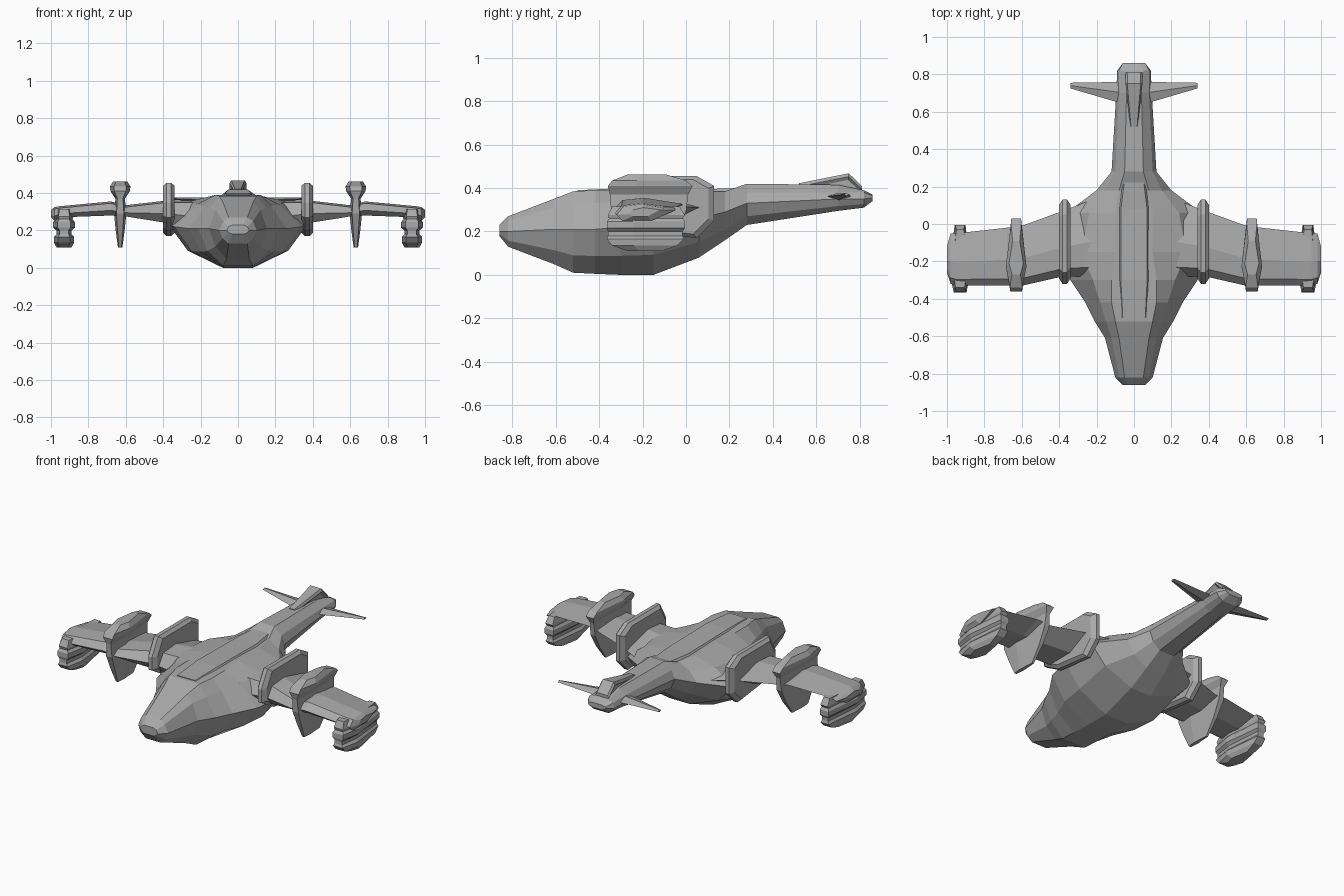
import bpy
import bmesh

cube = bpy.data.objects.get("Cube")
if cube:
    bpy.data.objects.remove(cube, do_unlink=True)

grey = bpy.data.materials.new("hull grey")
grey.use_nodes = True
tone = (0.4, 0.4, 0.4, 1)
grey.diffuse_color = tone
grey.node_tree.nodes["Principled BSDF"].inputs["Base Color"].default_value = tone


def loft(name, rings, mirror=False):
    """Skin a row of equal rings of points and cap both ends."""
    bm = bmesh.new()
    rows = [[bm.verts.new(p) for p in ring] for ring in rings]
    for a, b in zip(rows, rows[1:]):
        for i in range(len(a)):
            j = (i + 1) % len(a)
            bm.faces.new((a[i], a[j], b[j], b[i]))
    bm.faces.new(rows[0])
    bm.faces.new(rows[-1][::-1])
    bmesh.ops.recalc_face_normals(bm, faces=bm.faces)
    mesh = bpy.data.meshes.new(name)
    bm.to_mesh(mesh)
    bm.free()
    mesh.materials.append(grey)
    obj = bpy.data.objects.new(name, mesh)
    bpy.context.collection.objects.link(obj)
    if mirror:
        obj.modifiers.new("both_sides", "MIRROR")
    return obj


def both_halves(y, half):
    """Close a half section, listed bottom to top, across the centre."""
    return [(x, y, z) for x, z in half] + [(-x, y, z) for x, z in reversed(half)]


def hull_ring(y, keel, side, shoulder, top):
    bilge = (keel[0] + 0.65 * (side[0] - keel[0]), keel[1] + 0.4 * (side[1] - keel[1]))
    return both_halves(y, [keel, bilge, side, shoulder, top])


def blade_ring(x, z, w, front, back):
    """Six-sided horizontal slice of a pylon or pod."""
    mid = front + (back - front) / 3
    return [(x + s * w * k, y, z) for s, k, y in
            ((-1, .6, front), (1, .6, front), (1, 1, mid),
             (1, .5, back), (-1, .5, back), (-1, 1, mid))]


def wing_ring(x, front, back, low, high):
    mid = (low + high) / 2
    chord = back - front
    return [(x, front, mid - .01), (x, front + .12 * chord, high - .01),
            (x, front + .45 * chord, high), (x, back, mid + .01),
            (x, front + .6 * chord, low), (x, front + .1 * chord, low)]


# Nose, body and tapering tail boom: y, keel, side, shoulder, top
loft("fuselage", [hull_ring(*s) for s in (
    (-.86, (.03, .18), (.06, .20), (.05, .22), (.03, .23)),
    (-.82, (.05, .13), (.10, .20), (.08, .25), (.05, .27)),
    (-.61, (.06, .05), (.155, .21), (.12, .31), (.08, .35)),
    (-.52, (.08, .01), (.21, .21), (.15, .32), (.10, .385)),
    (-.42, (.08, .005), (.26, .21), (.18, .33), (.12, .39)),
    (-.30, (.08, .00), (.34, .22), (.22, .34), (.12, .39)),
    (-.15, (.08, .00), (.37, .23), (.28, .35), (.10, .39)),
    (.06, (.07, .08), (.36, .26), (.24, .35), (.10, .385)),
    (.18, (.06, .16), (.20, .29), (.15, .35), (.08, .385)),
    (.28, (.05, .23), (.12, .33), (.10, .38), (.05, .42)),
    (.70, (.04, .295), (.095, .35), (.08, .38), (.04, .415)),
    (.82, (.05, .31), (.09, .35), (.08, .38), (.05, .39)),
    (.86, (.03, .34), (.06, .355), (.06, .365), (.03, .37)))])

# Raised strip along the back
loft("spine", [both_halves(y, [(w + .02, .37), (w, z)]) for y, w, z in
               ((-.50, .06, .39), (-.30, .07, .40), (.08, .07, .395), (.24, .05, .40))])

# Tail fin, widening to the rear
loft("tail_fin", [both_halves(y, [(w * .7, .37), (w * .7, z - .03), (w, z - .015), (w * .8, z)])
                  for y, w, z in ((.52, .02, .422), (.75, .045, .468), (.81, .045, .41))])

loft("tailplane", [[(x, f, z), (x, (f + b) / 2, z + t), (x, b, z), (x, (f + b) / 2, z - t)]
                   for x, f, b, z, t in ((.05, .64, .76, .36, .018),
                                         (.34, .725, .755, .37, .006))], True)

loft("wing", [wing_ring(*s) for s in (
    (.20, -.28, .14, .20, .36), (.38, -.28, .07, .24, .36),
    (.60, -.33, -.01, .275, .335), (.68, -.33, -.02, .28, .355),
    (.95, -.33, -.05, .27, .33), (.98, -.32, -.05, .25, .325),
    (1.0, -.26, -.12, .27, .31))], True)

# Upright bevelled plates at the wing roots
outline = [(-.32, .35), (-.26, .455), (.05, .455), (.13, .41),
           (.13, .25), (.05, .17), (-.20, .20), (-.32, .27)]
loft("root_plate", [[(x, -.09 + (y + .09) * k, .32 + (z - .32) * k) for y, z in outline]
                    for x, k in ((.34, .88), (.358, 1), (.382, 1), (.40, .88))], True)

# Blades through the wing with a broad cap
loft("wing_pylon", [blade_ring(.63, *s) for s in (
    (.11, .012, -.27, -.12), (.20, .024, -.31, -.05), (.29, .033, -.345, .0),
    (.37, .025, -.35, .01), (.41, .052, -.36, .03), (.435, .055, -.34, .0),
    (.462, .038, -.27, -.09))], True)

# Grooved pods hanging from the wing tips
loft("tip_pod", [blade_ring(.93, *s) for s in (
    (.11, .04, -.27, -.11), (.135, .054, -.34, -.04), (.165, .054, -.365, -.01),
    (.18, .04, -.36, -.015), (.20, .04, -.36, -.015), (.215, .058, -.365, -.005),
    (.245, .058, -.365, -.005), (.26, .045, -.355, -.015), (.275, .05, -.36, -.005),
    (.315, .04, -.34, -.03))], True)
